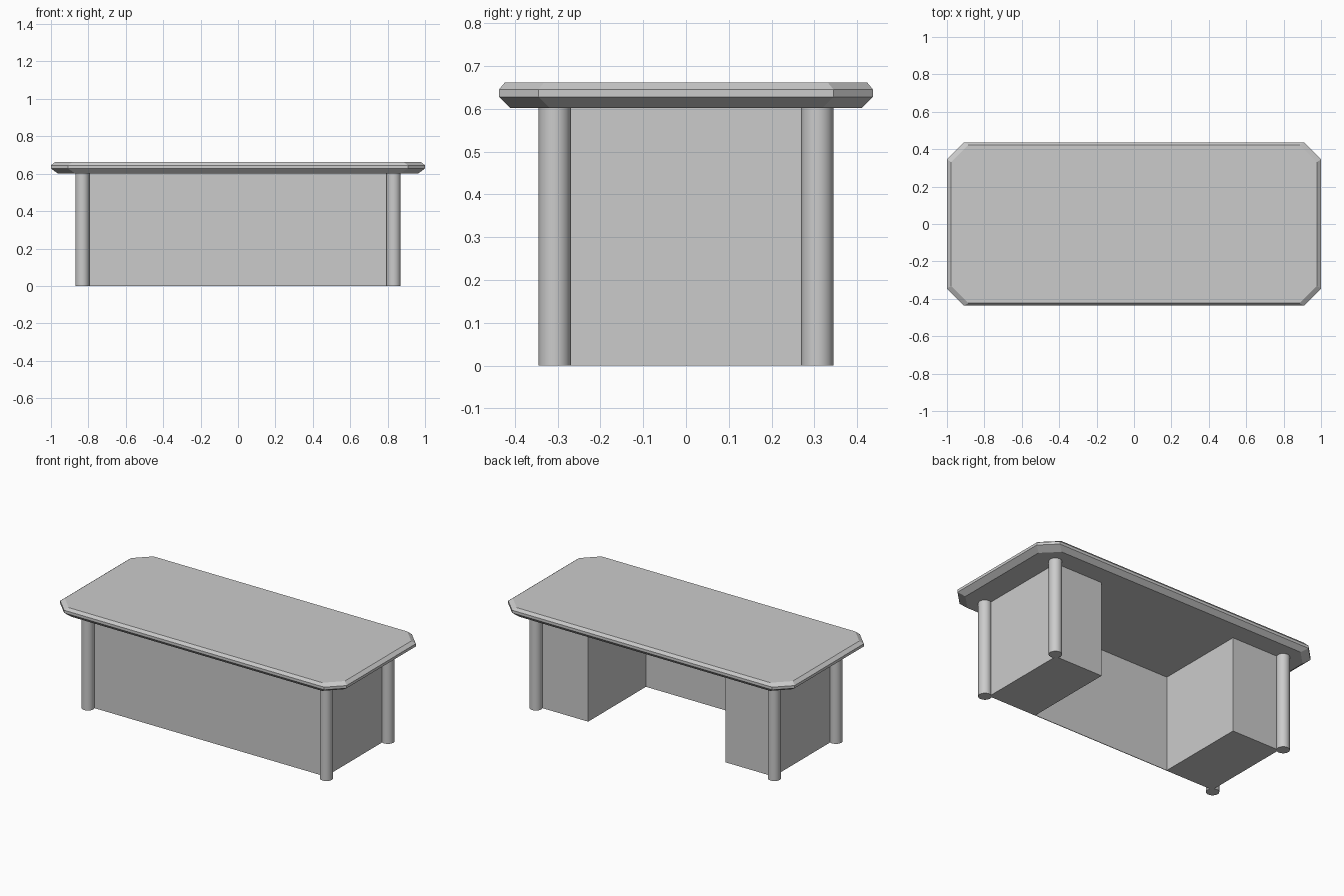
import bpy
import bmesh

cube = bpy.data.objects.get("Cube")
if cube:
    bpy.data.objects.remove(cube, do_unlink=True)

# Single flat grey
grey = bpy.data.materials.new("plain grey")
grey.use_nodes = True
colour = (0.6, 0.6, 0.6, 1)
grey.diffuse_color = colour
next(n for n in grey.node_tree.nodes if n.type == 'BSDF_PRINCIPLED').inputs["Base Color"].default_value = colour


def add_object(name, bm):
    bmesh.ops.recalc_face_normals(bm, faces=bm.faces)
    mesh = bpy.data.meshes.new(name)
    bm.to_mesh(mesh)
    bm.free()
    mesh.materials.append(grey)
    obj = bpy.data.objects.new(name, mesh)
    bpy.context.collection.objects.link(obj)
    return obj


def box(name, lo, hi):
    bm = bmesh.new()
    bmesh.ops.create_cube(bm, size=1)
    for v in bm.verts:
        v.co = [a + (c + 0.5) * (b - a) for a, b, c in zip(lo, hi, v.co)]
    return add_object(name, bm)


def octagon(hx, hy, cut):
    quarter = [(hx, hy - cut), (hx - cut, hy)]
    half = quarter + [(-x, y) for x, y in reversed(quarter)]
    return half + [(-x, -y) for x, y in half]


# Desktop: clipped-corner slab with bevelled upper and lower edges
bm = bmesh.new()
rings = []
for z, inset_x, inset_y in [(0.602, 0.035, 0.027), (0.628, 0, 0),
                            (0.645, 0, 0), (0.662, 0.022, 0.014)]:
    outline = octagon(1 - inset_x, 0.437 - inset_y, 0.092)
    rings.append([bm.verts.new((x, y, z)) for x, y in outline])
for low, high in zip(rings, rings[1:]):
    for i in range(8):
        j = (i + 1) % 8
        bm.faces.new((low[i], low[j], high[j], high[i]))
bm.faces.new(rings[0])
bm.faces.new(rings[-1])
add_object("desktop", bm)

# Two pedestals joined by a thin front panel, leaving the kneehole open at the back
BODY_X, BODY_Y, INNER_X, HEIGHT = 0.815, 0.29, 0.48, 0.602
box("left_pedestal", (INNER_X, -BODY_Y, 0), (BODY_X, BODY_Y, HEIGHT))
box("right_pedestal", (-BODY_X, -BODY_Y, 0), (-INNER_X, BODY_Y, HEIGHT))
box("front_panel", (-INNER_X, -BODY_Y, 0), (INNER_X, -BODY_Y + 0.004, HEIGHT))

# Round corner posts
for side, sx in (("left", 1), ("right", -1)):
    for end, sy in (("front", -1), ("back", 1)):
        bm = bmesh.new()
        bmesh.ops.create_cone(bm, cap_ends=True, segments=16, radius1=0.038,
                              radius2=0.038, depth=HEIGHT)
        bmesh.ops.translate(bm, verts=bm.verts,
                            vec=(sx * 0.832, sy * 0.307, HEIGHT / 2))
        post = add_object(f"{end}_{side}_post", bm)
        bpy.ops.object.select_all(action='DESELECT')
        post.select_set(True)
        bpy.context.view_layer.objects.active = post
        bpy.ops.object.shade_smooth_by_angle()
